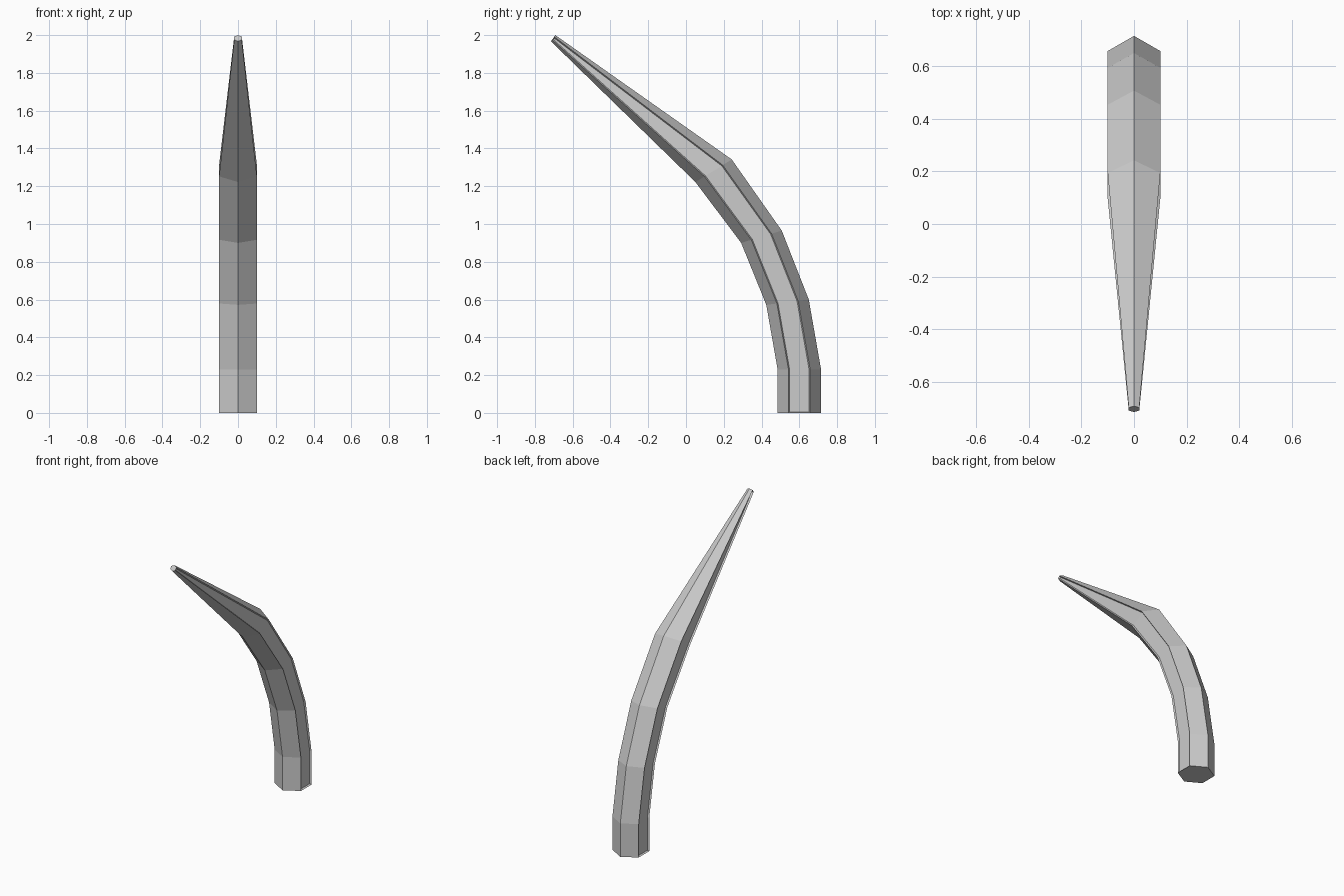
import bpy, bmesh
from mathutils import Vector

if "Cube" in bpy.data.objects:
    bpy.data.objects.remove(bpy.data.objects["Cube"])

# Ring stations: outer (back) corner y,z / inner (front) corner y,z / half width
rings = [
    ((0.715, 0.0), (0.485, 0.0), 0.10),
    ((0.715, 0.23), (0.485, 0.23), 0.10),
    ((0.65, 0.60), (0.425, 0.572), 0.10),
    ((0.507, 0.965), (0.292, 0.90), 0.10),
    ((0.242, 1.342), (0.05, 1.222), 0.10),
    ((-0.692, 2.0), (-0.715, 1.967), 0.02),
]
# Hexagon: (side, fraction from outer to inner corner)
hexagon = [(0, 0), (1, 0.25), (1, 0.75), (0, 1), (-1, 0.75), (-1, 0.25)]

bm = bmesh.new()
loops = []
for outer, inner, half in rings:
    a, b = Vector((0, *outer)), Vector((0, *inner))
    loops.append([bm.verts.new(a.lerp(b, t) + Vector((s * half, 0, 0)))
                  for s, t in hexagon])

# Curved hexagonal shaft with closed ends
sides = {1: [], 4: []}
for lo, hi in zip(loops, loops[1:]):
    for i in range(6):
        j = (i + 1) % 6
        f = bm.faces.new((lo[i], lo[j], hi[j], hi[i]))
        if i in sides:
            sides[i].append(f)
bm.faces.new(loops[0])
bm.faces.new(loops[-1])
bmesh.ops.recalc_face_normals(bm, faces=bm.faces[:])

# Shallow recessed panel along each flank
for strip in sides.values():
    bmesh.ops.inset_region(bm, faces=strip, thickness=0.006, depth=-0.01,
                           use_even_offset=True)

mesh = bpy.data.meshes.new("curved_horn")
bm.to_mesh(mesh)
bm.free()
horn = bpy.data.objects.new("curved_horn", mesh)
bpy.context.collection.objects.link(horn)
